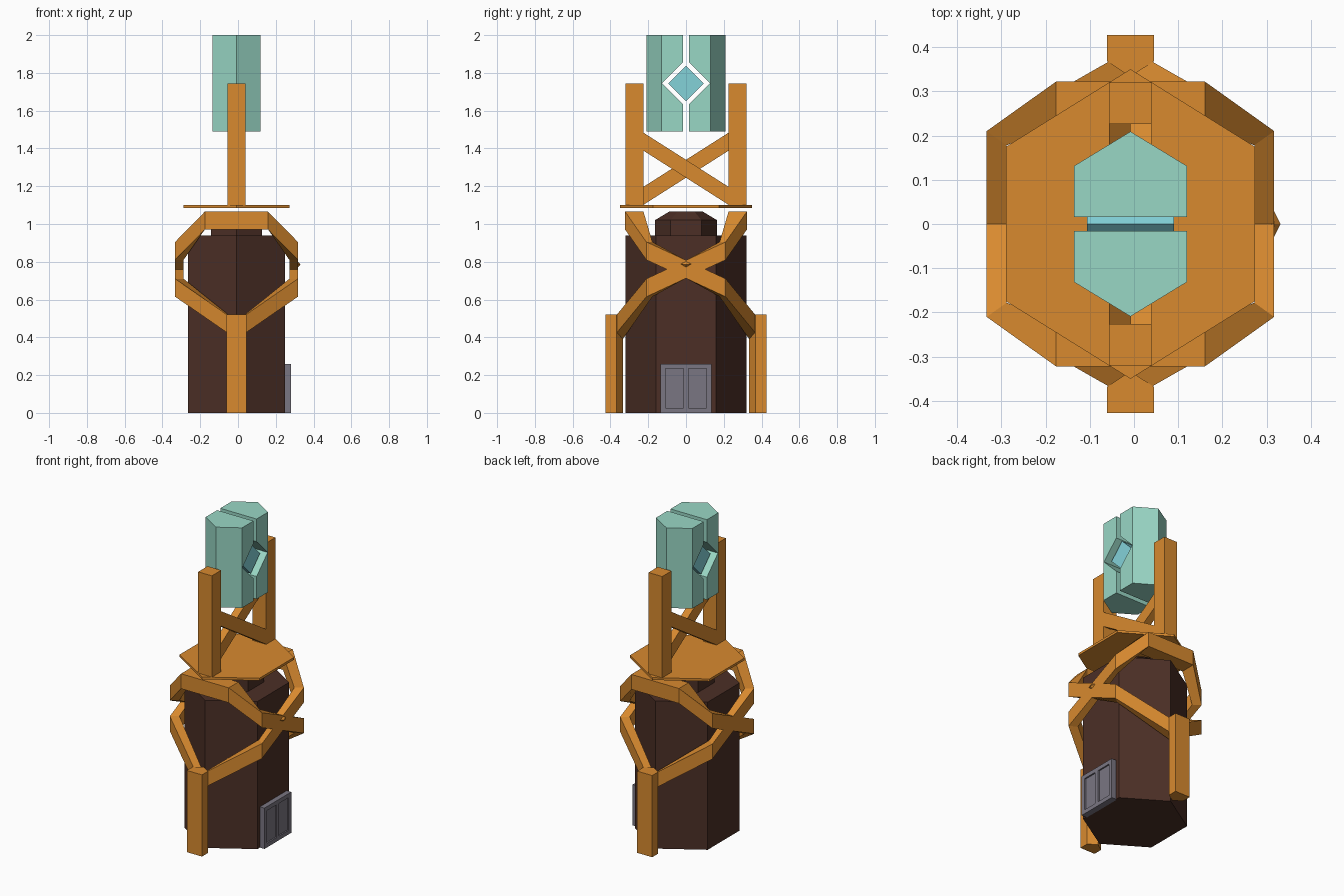
import bpy, bmesh
from mathutils import Vector

CX = -0.008  # tower axis

if "Cube" in bpy.data.objects:
    bpy.data.objects.remove(bpy.data.objects["Cube"], do_unlink=True)


def material(name, r, g, b):
    lin = [(c / 255 / 12.92 if c < 10 else ((c / 255 + 0.055) / 1.055) ** 2.4) for c in (r, g, b)]
    m = bpy.data.materials.new(name)
    m.use_nodes = True
    m.diffuse_color = (*lin, 1)
    m.node_tree.nodes["Principled BSDF"].inputs["Base Color"].default_value = (*lin, 1)
    return m


ORANGE = material("orange", 216, 138, 47)
BROWN = material("dark brown", 76, 47, 38)
TEAL = material("pale teal", 153, 215, 197)
BLUE = material("light blue", 131, 210, 217)
GREY = material("slate grey", 122, 118, 130)


def make(name, mat, bm):
    bmesh.ops.recalc_face_normals(bm, faces=bm.faces)
    me = bpy.data.meshes.new(name)
    bm.to_mesh(me)
    bm.free()
    me.materials.append(mat)
    ob = bpy.data.objects.new(name, me)
    ob.location.x = CX
    bpy.context.collection.objects.link(ob)
    return ob


def loft(name, mat, rings, closed=False, caps=True):
    """Skin a row of matching cross-sections."""
    bm = bmesh.new()
    vs = [[bm.verts.new(p) for p in ring] for ring in rings]
    n, count = len(rings[0]), len(rings)
    for i in range(count if closed else count - 1):
        a, b = vs[i], vs[(i + 1) % count]
        for j in range(n):
            k = (j + 1) % n
            bm.faces.new((a[j], a[k], b[k], b[j]))
    if caps and not closed:
        bm.faces.new(vs[0])
        bm.faces.new(vs[-1])
    return make(name, mat, bm)


def prism_z(name, mat, pts, z0, z1):
    return loft(name, mat, [[(x, y, z) for x, y in pts] for z in (z0, z1)])


def prism_x(name, mat, pts, x0, x1):
    return loft(name, mat, [[(x, y, z) for y, z in pts] for x in (x0, x1)])


def box(name, mat, x0, x1, y0, y1, z0, z1):
    return prism_z(name, mat, [(x0, y0), (x1, y0), (x1, y1), (x0, y1)], z0, z1)


def hexagon(w, r):
    return [(0, -r), (w, -r / 2), (w, r / 2), (0, r), (-w, r / 2), (-w, -r / 2)]


def ring_at(w, r, z):
    return [(x, y, z) for x, y in hexagon(w, r)]


# Tower body and stepped cap
prism_z("tower_body", BROWN, hexagon(0.257, 0.32), 0, 0.94)
loft("tower_cap", BROWN, [ring_at(0.135, 0.165, 0.94), ring_at(0.135, 0.165, 1.02),
                          ring_at(0.073, 0.09, 1.065)])

# Platform
prism_z("platform", ORANGE, hexagon(0.281, 0.35), 1.085, 1.10)

# Wrapping bands: outer xy, inner xy, bottom height along one half
STATIONS = [((0, -0.395), (0, -0.335), 0.39),
            ((0.325, -0.21), (0.28, -0.178), 0.615),
            ((0.325, 0), (0.28, 0), 0.713),
            ((0.325, 0.21), (0.28, 0.178), 0.81),
            ((0.168, 0.322), (0.168, 0.225), 0.97)]


def section(station, sx, sy):
    (ox, oy), (ix, iy), z = station
    return [(ox * sx, oy * sy, z), (ox * sx, oy * sy, z + 0.095),
            (ix * sx, iy * sy, z + 0.095), (ix * sx, iy * sy, z)]


for side, s in (("front", 1), ("back", -1)):
    rings = [section(st, 1, s) for st in STATIONS]
    rings += [section(st, -1, s) for st in reversed(STATIONS[1:])]
    loft(side + "_band", ORANGE, rings, closed=True)

    # Ground buttress, pointed toward the body
    prism_z(side + "_buttress", ORANGE,
            [(-0.053, -0.427 * s), (0.053, -0.427 * s), (0.053, -0.368 * s),
             (0, -0.333 * s), (-0.053, -0.368 * s)], 0, 0.52)

    # Upper post and diagonal brace
    box(side + "_post", ORANGE, -0.048, 0.048, -0.32 * s, -0.226 * s, 1.10, 1.745)
    prism_x(side + "_brace", ORANGE,
            [(-0.228 * s, 1.39), (-0.228 * s, 1.485), (0.228 * s, 1.195), (0.228 * s, 1.10)],
            0, 0.048 * s)

    # Crystal half with a notch around the core
    half = prism_z(side + "_crystal", TEAL,
                   [(0.128, -0.016 * s), (0.128, -0.131 * s), (0, -0.209 * s),
                    (-0.128, -0.131 * s), (-0.128, -0.016 * s)], 1.49, 2.0)
    cutter = prism_x(side + "_notch_cutter", TEAL,
                     [(-0.127, 1.745), (0, 1.872), (0.127, 1.745), (0, 1.618)], -0.3, 0.3)
    cutter.hide_render = True
    cutter.hide_viewport = True
    mod = half.modifiers.new("notch", "BOOLEAN")
    mod.operation = "DIFFERENCE"
    mod.solver = "EXACT"
    mod.object = cutter
    bpy.context.view_layer.update()
    evaluated = half.evaluated_get(bpy.context.evaluated_depsgraph_get())
    cut_mesh = bpy.data.meshes.new_from_object(evaluated)
    half.modifiers.clear()
    half.data = cut_mesh
    bpy.data.objects.remove(cutter, do_unlink=True)

# Crystal core
prism_x("crystal_core", BLUE, [(-0.094, 1.745), (0, 1.839), (0.094, 1.745), (0, 1.651)],
        -0.098, 0.098)

# Small stud where the bands cross above the door
bm = bmesh.new()
tip = bm.verts.new((0.339, 0, 0.785))
base = [bm.verts.new((0.318, y, z)) for y, z in ((-0.042, 0.79), (0, 0.81), (0.042, 0.79), (0, 0.765))]
bm.faces.new(base)
for i in range(4):
    bm.faces.new((base[i], base[(i + 1) % 4], tip))
make("crossing_stud", ORANGE, bm)

# Double door: slab with recessed panels
box("door_slab", GREY, 0.25, 0.28, -0.135, 0.135, 0, 0.26)
for y in (-0.122, 0, 0.122):
    box("door_stile", GREY, 0.28, 0.289, y - 0.013, y + 0.013, 0, 0.26)
for z in (0, 0.234):
    for y in (-0.109, 0.013):
        box("door_rail", GREY, 0.28, 0.289, y, y + 0.096, z, z + 0.026)
